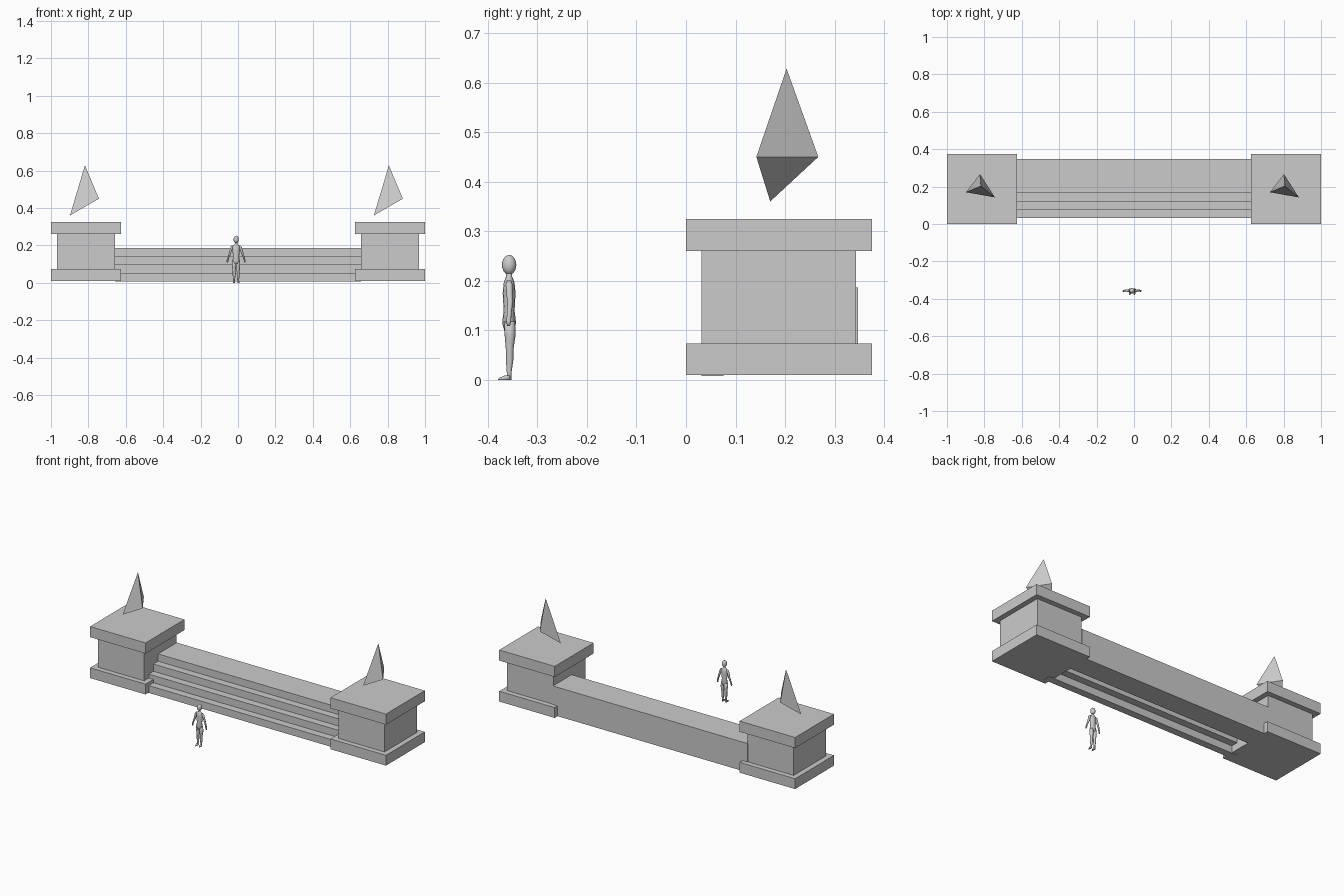
import bpy, bmesh, math

if "Cube" in bpy.data.objects:
    bpy.data.objects.remove(bpy.data.objects["Cube"])


def mesh_object(name, verts, faces, smooth=False):
    me = bpy.data.meshes.new(name)
    me.from_pydata(verts, [], faces)
    bm = bmesh.new()
    bm.from_mesh(me)
    bmesh.ops.recalc_face_normals(bm, faces=bm.faces)
    bm.to_mesh(me)
    bm.free()
    ob = bpy.data.objects.new(name, me)
    bpy.context.collection.objects.link(ob)
    if smooth:
        for p in me.polygons:
            p.use_smooth = True
    return ob


def box(name, x0, x1, y0, y1, z0, z1):
    v = [(x, y, z) for z in (z0, z1) for x, y in ((x0, y0), (x1, y0), (x1, y1), (x0, y1))]
    f = [(0, 1, 2, 3), (4, 5, 6, 7)] + [(i, (i + 1) % 4, (i + 1) % 4 + 4, i + 4) for i in range(4)]
    return mesh_object(name, v, f)


def loft(name, rings, n=12):
    """Skin horizontal elliptical rings given as (x, y, z, rx, ry)."""
    v = [(x + rx * math.cos(2 * math.pi * i / n), y + ry * math.sin(2 * math.pi * i / n), z)
         for x, y, z, rx, ry in rings for i in range(n)]
    f = [(k * n + i, k * n + (i + 1) % n, (k + 1) * n + (i + 1) % n, (k + 1) * n + i)
         for k in range(len(rings) - 1) for i in range(n)]
    f += [tuple(range(n)), tuple(range(len(v) - n, len(v)))]
    return mesh_object(name, v, f, True)


# Two piers, each with base, shaft, cap and a skewed three-sided finial
for side, cx in (("left", -0.8125), ("right", 0.8125)):
    for part, r, z0, z1 in (("base", 0.1875, 0.01, 0.073),
                            ("shaft", 0.156, 0.073, 0.26),
                            ("cap", 0.1875, 0.26, 0.325)):
        box(f"{side}_pier_{part}", cx - r, cx + r, 0.1875 - r, 0.1875 + r, z0, z1)
    finial = [(-0.006, 0.203, 0.628), (-0.086, 0.17, 0.36), (-0.011, 0.267, 0.45), (0.069, 0.142, 0.45)]
    mesh_object(f"{side}_finial", [(cx + x, y, z) for x, y, z in finial],
                [(0, 1, 2), (0, 2, 3), (0, 3, 1), (1, 3, 2)])

# Stairs: one extruded profile with a stepped underside and a solid back wall
W, TREAD, RISE, Y0, Z0 = 0.658, 0.045, 0.0445, 0.031, 0.008
upper, lower = [], []
for i in range(4):
    y, z = Y0 + i * TREAD, Z0 + i * RISE
    upper += [(y, z), (y, z + RISE)]
    lower += [(y + TREAD, z), (y + TREAD, z + RISE)]
lower[-1] = (Y0 + 4 * TREAD, 0.01)
profile = upper + [(0.347, Z0 + 4 * RISE), (0.347, 0.01)] + lower[::-1]
n = len(profile)
stairs = [(x, y, z) for x in (-W, W) for y, z in profile]
mesh_object("stairs", stairs,
            [tuple(range(n)), tuple(range(n, 2 * n))] +
            [(i, (i + 1) % n, (i + 1) % n + n, i + n) for i in range(n)])

# Scale figure: torso, head, arms, legs and feet
FX, FY = -0.01, -0.357
loft("figure_torso", [(FX, FY, z, rx, ry) for z, rx, ry in (
    (0.1, 0.012, 0.01), (0.115, 0.02, 0.014), (0.14, 0.016, 0.011), (0.175, 0.02, 0.013),
    (0.195, 0.021, 0.011), (0.204, 0.012, 0.008), (0.208, 0.006, 0.006), (0.218, 0.006, 0.006))])
bpy.ops.mesh.primitive_uv_sphere_add(segments=16, ring_count=10, location=(FX, FY, 0.232))
head = bpy.context.object
head.name = "figure_head"
head.scale = (0.014, 0.0145, 0.02)
bpy.ops.object.shade_smooth()
for side, s in (("left", -1), ("right", 1)):
    loft(f"figure_{side}_arm", [(FX + s * x, FY + y, z, r, r) for x, y, z, r in (
        (0.018, 0, 0.2, 0.004), (0.023, 0, 0.192, 0.007), (0.033, 0.002, 0.158, 0.006),
        (0.043, 0, 0.13, 0.0045), (0.046, -0.001, 0.118, 0.005), (0.047, -0.001, 0.109, 0.003))])
    loft(f"figure_{side}_leg", [(FX + s * x, FY + y, z, r, r) for x, y, z, r in (
        (0.01, 0.001, 0.118, 0.011), (0.011, 0.002, 0.09, 0.011), (0.011, 0.001, 0.06, 0.0075),
        (0.011, 0.001, 0.04, 0.0075), (0.011, 0, 0.012, 0.0045), (0.011, 0, 0.003, 0.005))])
    loft(f"figure_{side}_foot", [(FX + s * 0.012, FY - y, z, 0.006, r) for y, z, r in (
        (0.009, 0.0, 0.014), (0.008, 0.004, 0.012), (0.003, 0.009, 0.005))])
